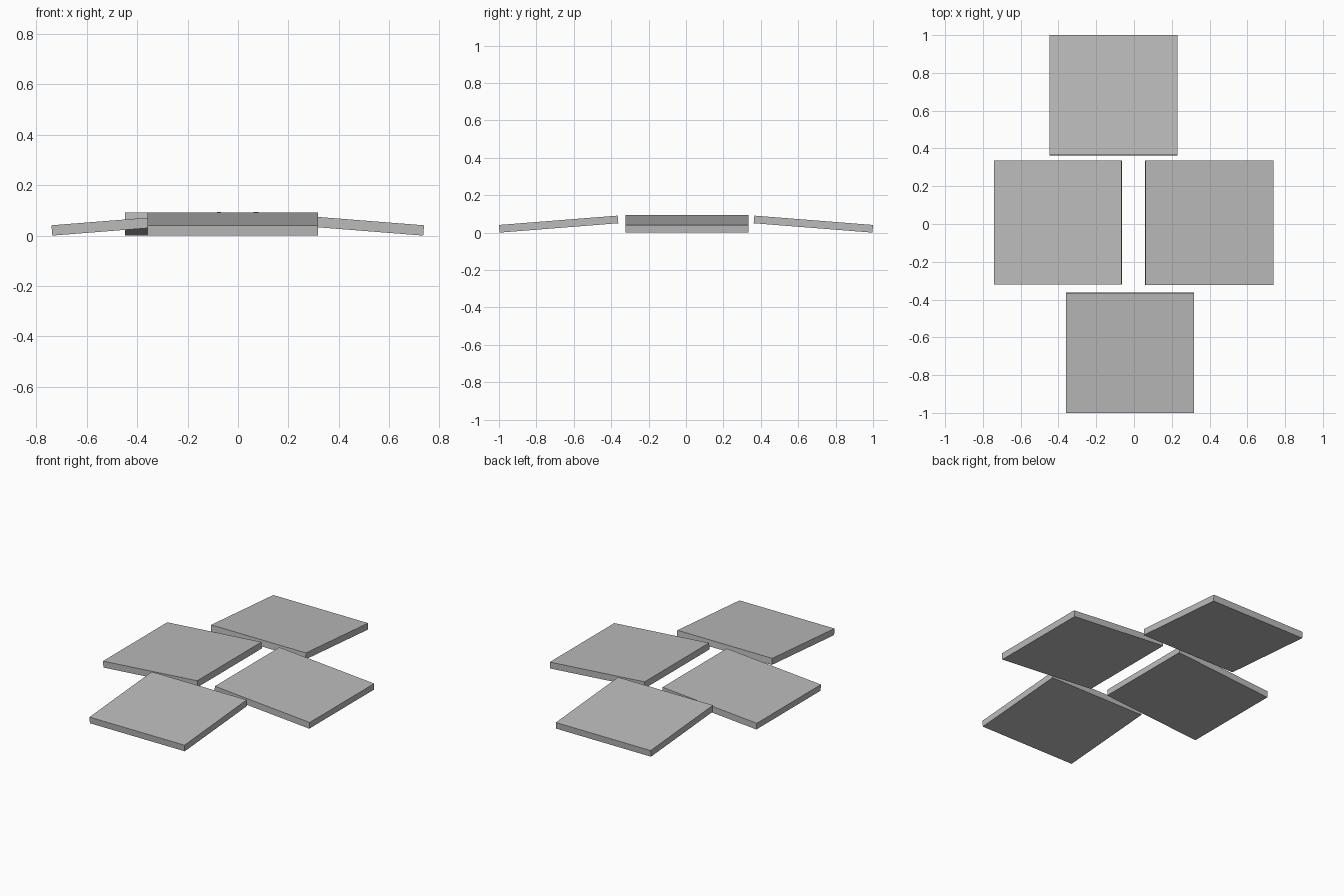
import bpy
import math
from mathutils import Matrix

cube = bpy.data.objects.get("Cube")
if cube:
    bpy.data.objects.remove(cube, do_unlink=True)

THICK = 0.041
TILT = math.radians(4.5)

grey = bpy.data.materials.new("plain grey")
grey.use_nodes = True
colour = (0.5, 0.5, 0.5, 1)
grey.diffuse_color = colour
grey.node_tree.nodes["Principled BSDF"].inputs["Base Color"].default_value = colour


def slab(name, x0, x1, y0, y1, axis, tilt):
    """Tilted slab filling the given footprint, its lower edge on the ground."""
    size = [x1 - x0, y1 - y0, THICK]
    i = "XY".index(axis)
    # the tilt turns about the axis, so the other side is the sloping one
    slope = 1 - i
    size[slope] = (size[slope] - THICK * math.sin(TILT)) / math.cos(TILT)
    height = size[slope] * math.sin(TILT) + THICK * math.cos(TILT)
    bpy.ops.mesh.primitive_cube_add(size=1)
    ob = bpy.context.object
    ob.name = name
    ob.data.transform(Matrix.Rotation(tilt, 4, axis) @ Matrix.Diagonal((*size, 1)))
    ob.location = ((x0 + x1) / 2, (y0 + y1) / 2, height / 2)
    ob.data.materials.append(grey)
    return ob


# Four slabs around the middle, each sloping down outwards
slab("front_slab", -0.36, 0.318, -1, -0.362, "X", TILT)
slab("back_slab", -0.448, 0.229, 0.362, 1, "X", -TILT)
slab("right_slab", -0.74, -0.064, -0.32, 0.335, "Y", -TILT)
slab("left_slab", 0.058, 0.738, -0.323, 0.335, "Y", TILT)
